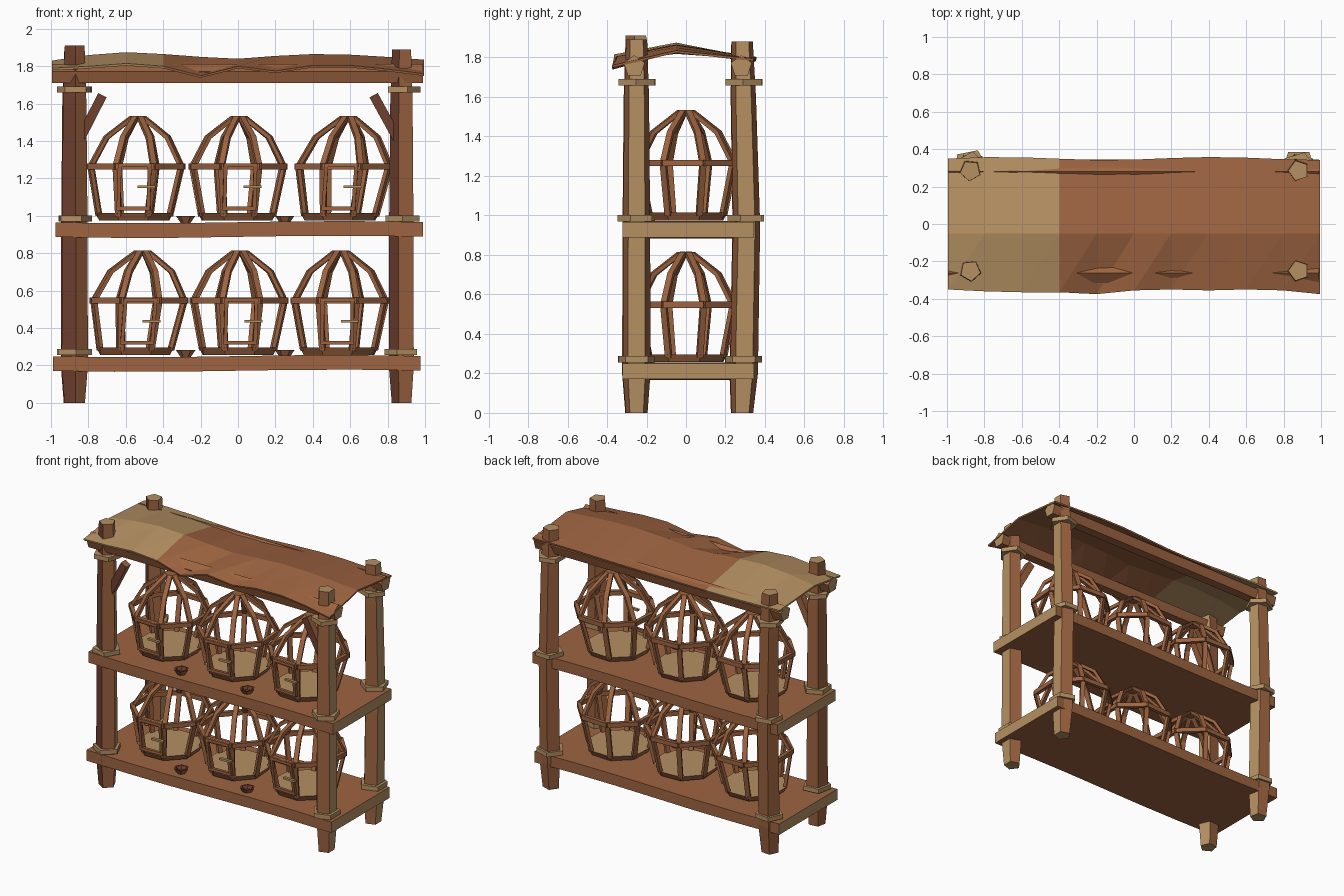
import bpy, bmesh, math
from mathutils import Vector

old = bpy.data.objects.get("Cube")
if old:
    bpy.data.objects.remove(old, do_unlink=True)


def material(name, rgb):
    m = bpy.data.materials.new(name)
    m.use_nodes = True
    m.diffuse_color = (*rgb, 1)
    m.node_tree.nodes["Principled BSDF"].inputs["Base Color"].default_value = (*rgb, 1)
    return m


WOOD = material("brown wood", (0.34, 0.127, 0.052))
TAN = material("tan cut wood", (0.46, 0.28, 0.123))
DARK = material("dark bark", (0.16, 0.05, 0.028))
MATS = [WOOD, TAN, DARK]


def finish(name, bm, rule=lambda f: 0):
    """Turn a bmesh into an object, picking each face's material by rule."""
    bmesh.ops.recalc_face_normals(bm, faces=bm.faces)
    bm.normal_update()
    for f in bm.faces:
        f.material_index = rule(f)
    me = bpy.data.meshes.new(name)
    bm.to_mesh(me)
    bm.free()
    ob = bpy.data.objects.new(name, me)
    for m in MATS:
        me.materials.append(m)
    bpy.context.collection.objects.link(ob)
    return ob


def loft(bm, rings):
    """Skin a row of equal-sided rings and cap both ends."""
    vs = [[bm.verts.new(p) for p in r] for r in rings]
    n = len(vs[0])
    for a, b in zip(vs, vs[1:]):
        for i in range(n):
            j = (i + 1) % n
            bm.faces.new((a[i], a[j], b[j], b[i]))
    bm.faces.new(vs[0][::-1])
    bm.faces.new(vs[-1])


def ngon(x, y, z, r, n, turn=0):
    return [Vector((x + r * math.cos(turn + i * math.tau / n),
                    y + r * math.sin(turn + i * math.tau / n), z)) for i in range(n)]


def sweep(bm, pts, side, w, t):
    """Rectangular bar along pts; w across the side vector, t through it."""
    pts = [Vector(p) for p in pts]
    side = Vector(side).normalized()
    rings = []
    for i, p in enumerate(pts):
        d = (pts[min(i + 1, len(pts) - 1)] - pts[max(i - 1, 0)]).normalized()
        n = side.cross(d).normalized()
        rings.append([p + side * w / 2 * a + n * t / 2 * b
                      for a, b in ((-1, -1), (1, -1), (1, 1), (-1, 1))])
    loft(bm, rings)


# Posts: five-sided, slightly bowed, with tapered feet
def post_rule(f):
    if abs(f.normal.z) > 0.7 or f.normal.x > 0.75:
        return 1
    return 2 if f.normal.x < 0 and f.normal.y < -0.3 else 0


COLLARS = (0.272, 0.985, 1.675)
POSTS = [("front_right", -0.875, -0.25, 1.91, 0.0, 24),
         ("front_left", 0.88, -0.25, 1.89, 0.0, 0),
         ("back_right", -0.875, 0.285, 1.88, 0.022, 12),
         ("back_left", 0.88, 0.285, 1.88, 0.022, 0)]
for name, x, y, top, bow, turn in POSTS:
    t = math.radians(36 + turn)
    shape = [(0, 0.058, 0), (0.2, 0.074, 0.4), (0.95, 0.072, 1), (1.6, 0.066, 0.3), (top, 0.056, 0)]
    bm = bmesh.new()
    loft(bm, [ngon(x, y + bow * b, z, r, 5, t) for z, r, b in shape])
    finish(name + "_post", bm, post_rule)
    bm = bmesh.new()
    for k, z in enumerate(COLLARS):
        yy = y + (bow if k == 1 else bow / 3)
        loft(bm, [ngon(x, yy, z + h, 0.096, 5, t + 0.3 * k) for h in (-0.016, 0.016)])
    finish(name + "_collars", bm, lambda f: 1)

# Shelf boards with a slight sag and pale end grain
end_rule = lambda f: 1 if abs(f.normal.x) > 0.8 else 0
for name, xc, z0, z1 in (("lower_shelf", -0.007, 0.172, 0.25), ("upper_shelf", 0.007, 0.888, 0.966)):
    bm = bmesh.new()
    rings = []
    for i in range(7):
        s = i / 3 - 1
        x, lift = xc + 0.983 * s, 0.006 * math.sin(3 * s)
        rings.append([Vector((x, y, z + lift)) for y, z in
                      ((-0.322, z0), (0.345, z0), (0.345, z1), (-0.322, z1))])
    loft(bm, rings)
    finish(name, bm, end_rule)

# Top rails: five-sided poles through the posts
for name, y in (("front_rail", -0.262), ("back_rail", 0.28)):
    bm = bmesh.new()
    loft(bm, [[Vector((x, y + p.x, 1.755 + p.y)) for p in ngon(0, 0, 0, 0.056, 5, math.pi / 2)]
              for x in (-0.995, 0, 0.99)])
    finish(name, bm, end_rule)

# Broken braces on the front posts
for name, a, b in (("right_brace", (-0.84, -0.25, 1.42), (-0.725, -0.25, 1.645)),
                   ("left_brace", (0.86, -0.25, 1.40), (0.725, -0.25, 1.645))):
    bm = bmesh.new()
    sweep(bm, [a, b], (0, 1, 0), 0.05, 0.05)
    finish(name, bm, lambda f: 2 if f.normal.y < -0.9 else 0)

# Draped roof sheet with a patched end
FRONT_Z = (1.79, 1.80, 1.815, 1.80, 1.75, 1.80, 1.775, 1.805, 1.805, 1.785, 1.76)
RIDGE_Z = (1.83, 1.86, 1.875, 1.865, 1.85, 1.84, 1.855, 1.865, 1.862, 1.85, 1.835)
FRONT_Y = (0.35, 0.36, 0.365, 0.365, 0.375, 0.355, 0.35, 0.355, 0.35, 0.355, 0.375)
bm = bmesh.new()
cols = []
for i in range(11):
    x = -0.995 + 0.199 * i
    back = 0.35 + 0.008 * math.sin(i * 1.1)
    cols.append([bm.verts.new(p) for p in ((x, -FRONT_Y[i], FRONT_Z[i]), (x, -0.05, RIDGE_Z[i]),
                                           (x, back, 1.795 + 0.008 * math.cos(i * 0.8)))])
for a, b in zip(cols, cols[1:]):
    bm.faces.new((a[0], b[0], b[1]))
    bm.faces.new((a[0], b[1], a[1]))
    bm.faces.new((a[1], b[1], b[2], a[2]))
roof = finish("roof_sheet", bm, lambda f: 1 if f.calc_center_median().x < -0.4 else 0)
if roof.data.polygons[0].normal.z < 0:
    roof.data.flip_normals()
solid = roof.modifiers.new("thickness", "SOLIDIFY")
solid.thickness = 0.012
solid.offset = -1


# Cages: eight bent bars, a middle ring, a tray, a cap and a door
def cage(tag, x, z, turn, lean):
    c = Vector((x, 0, z))
    profile = ((0.205, 0.02), (0.262, 0.285), (0.178, 0.44), (0.035, 0.545))

    def spot(r, h, a):
        return c + Vector((r * math.cos(a) + lean * h / 0.55, r * math.sin(a), h))

    bm = bmesh.new()
    for i in range(8):
        a = turn + (i + 0.5) * math.tau / 8
        b = a + math.tau / 8
        sweep(bm, [spot(r, h, a) for r, h in profile], (-math.sin(a), math.cos(a), 0), 0.032, 0.022)
        sweep(bm, [spot(0.268, 0.285, a), spot(0.268, 0.285, b)], (0, 0, 1), 0.032, 0.026)
    finish("cage_bars_" + tag, bm)

    bm = bmesh.new()
    loft(bm, [ngon(x, 0, z + h, r, 8, turn + math.pi / 8) for h, r in ((-0.005, 0.2), (0.034, 0.222))])
    finish("cage_tray_" + tag, bm, lambda f: 1 if f.normal.z > 0.9 else 0)

    bm = bmesh.new()
    loft(bm, [ngon(x + lean, 0, z + h, 0.045, 8, turn) for h in (0.535, 0.553)])
    finish("cage_cap_" + tag, bm)

    # Door frame leaning with the front bars
    bm = bmesh.new()
    u = Vector((math.cos(turn), math.sin(turn), 0))
    low, high = spot(0.218, 0.06, turn - math.pi / 2), spot(0.262, 0.29, turn - math.pi / 2)
    for s in (-0.08, 0.08):
        sweep(bm, [low + u * s, high + u * s], u, 0.02, 0.02)
    for p in (low, high):
        sweep(bm, [p - u * 0.09, p + u * 0.09], (0, 0, 1), 0.02, 0.02)
    finish("cage_door_" + tag, bm, lambda f: 2 if f.normal.x < -0.7 else 0)

    bm = bmesh.new()
    mid = low.lerp(high, 0.5) + Vector((0, -0.02, 0))
    sweep(bm, [mid + u * 0.02, mid + u * 0.115], (0, 0, 1), 0.014, 0.02)
    finish("cage_latch_" + tag, bm, lambda f: 1)


LAYOUT = {"lower": (0.262, ((-0.55, 0.03, 0.04), (0.0, 0.05, 0.01), (0.54, -0.05, 0.01))),
          "upper": (0.98, ((-0.555, -0.03, 0.02), (-0.005, 0.05, 0.01), (0.545, -0.06, 0.045)))}
for level, (z, spots) in LAYOUT.items():
    for n, (x, turn, lean) in enumerate(spots, 1):
        cage(f"{level}_{n}", x, z, turn, lean)
    # Small feeding cups between the cages
    for n, x in enumerate((-0.28, 0.25), 1):
        bm = bmesh.new()
        loft(bm, [ngon(x, -0.25, z + h, r, 6) for h, r in
                  ((-0.02, 0.025), (0.02, 0.052), (0.02, 0.04), (0.0, 0.025))])
        finish(f"cup_{level}_{n}", bm, lambda f: 2 if f.normal.z > 0.4 else 0)
